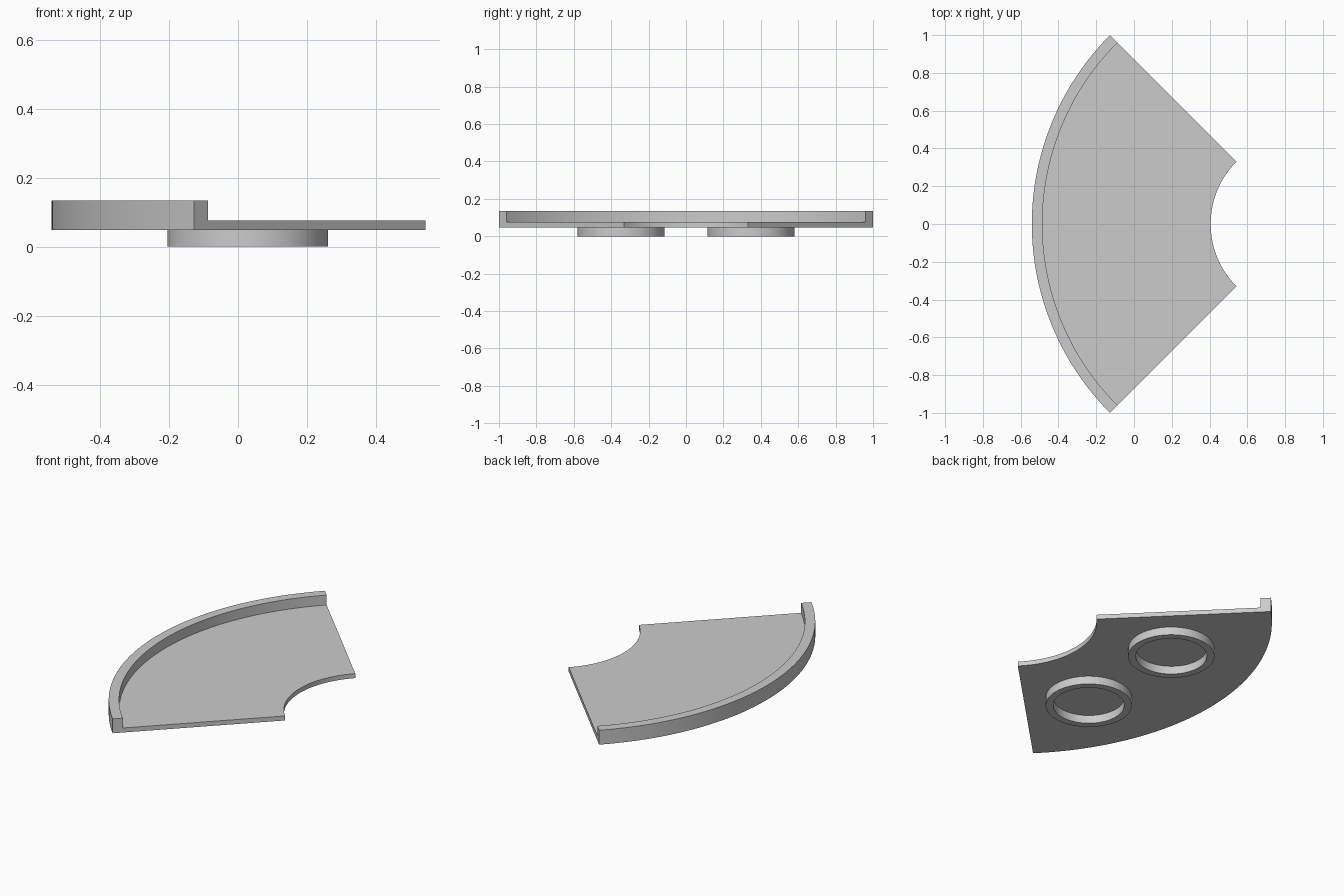
import bpy, bmesh
from math import pi, sin, cos

cube = bpy.data.objects.get("Cube")
if cube:
    bpy.data.objects.remove(cube, do_unlink=True)

grey = bpy.data.materials.new("plain grey")
grey.use_nodes = True
colour = (0.6, 0.6, 0.6, 1)
grey.diffuse_color = colour
grey.node_tree.nodes["Principled BSDF"].inputs["Base Color"].default_value = colour


def sweep(name, profile, centre, start, end, steps):
    """Turn a closed (radius, z) profile about a vertical axis; cap partial turns."""
    full = abs(end - start - 2 * pi) < 1e-6
    bm = bmesh.new()
    rows = []
    for i in range(steps if full else steps + 1):
        a = start + (end - start) * i / steps
        rows.append([bm.verts.new((centre[0] + r * cos(a), centre[1] + r * sin(a), z))
                     for r, z in profile])
    n = len(profile)
    for i in range(steps):
        a, b = rows[i], rows[(i + 1) % len(rows)]
        for j in range(n):
            k = (j + 1) % n
            bm.faces.new((a[j], b[j], b[k], a[k]))
    if not full:
        bm.faces.new(rows[0])
        bm.faces.new(rows[-1])
    bmesh.ops.recalc_face_normals(bm, faces=bm.faces)
    mesh = bpy.data.meshes.new(name)
    bm.to_mesh(mesh)
    bm.free()
    mesh.materials.append(grey)
    obj = bpy.data.objects.new(name, mesh)
    bpy.context.collection.objects.link(obj)
    bpy.ops.object.select_all(action="DESELECT")
    obj.select_set(True)
    bpy.context.view_layer.objects.active = obj
    bpy.ops.object.shade_smooth_by_angle(angle=pi / 6)
    return obj


# Quarter-ring tray: flat plate with a raised lip along the outer arc
inner, lip, outer = 0.467, 1.358, 1.414
bottom, floor, top = 0.048, 0.075, 0.134
tray_profile = [(inner, bottom), (outer, bottom), (outer, top),
                (lip, top), (lip, floor), (inner, floor)]
sweep("tray", tray_profile, (0.873, 0), 3 * pi / 4, 5 * pi / 4, 64)

# Two hollow round feet underneath
foot_profile = [(0.192, 0), (0.233, 0), (0.233, bottom), (0.192, bottom)]
for side, y in (("front", -0.347), ("back", 0.347)):
    sweep(side + "_ring_foot", foot_profile, (0.028, y), 0, 2 * pi, 64)
